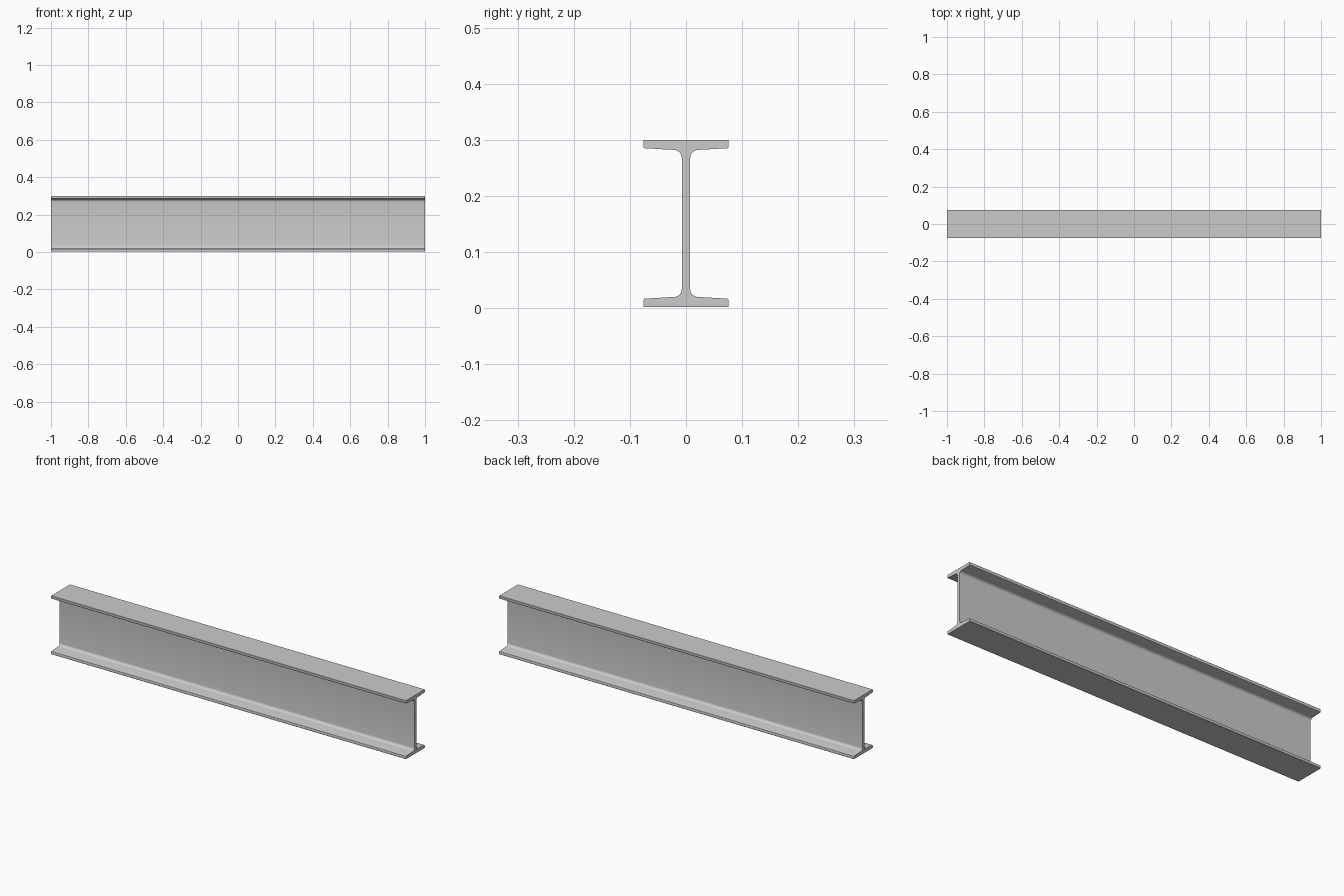
import bpy, bmesh, math
from mathutils import Vector

if "Cube" in bpy.data.objects:
    bpy.data.objects.remove(bpy.data.objects["Cube"])

HALF_LEN = 1.0
WIDTH = 0.076          # half flange width
WEB = 0.0075           # half web thickness
Z0, Z1 = 0.002, 0.30   # bottom and top
FLANGE = 0.015         # flange thickness at the edge
ROOT = 0.018           # flange thickness near the web
FILLET, EDGE = 0.014, 0.003


def arc(cx, cz, r, a0, a1, steps):
    return [(cx + r * math.cos(math.radians(a0 + (a1 - a0) * i / steps)),
             cz + r * math.sin(math.radians(a0 + (a1 - a0) * i / steps)))
            for i in range(steps + 1)]


# One quarter of the section: bottom flange, +y side, up to the web
quarter = [(WIDTH - 0.001, Z0), (WIDTH, Z0 + 0.001)]
quarter += arc(WIDTH - EDGE, Z0 + FLANGE - EDGE, EDGE, 0, 90, 3)
quarter += arc(WEB + FILLET, Z0 + ROOT + FILLET, FILLET, 270, 180, 6)

# Mirror the quarter to the top flange, then to the other side
mid2 = Z0 + Z1
side = quarter + [(y, mid2 - z) for y, z in reversed(quarter)]
profile = side + [(-y, z) for y, z in reversed(side)]

# Extrude the section along x
bm = bmesh.new()
face = bm.faces.new([bm.verts.new((-HALF_LEN, y, z)) for y, z in profile])
ext = bmesh.ops.extrude_face_region(bm, geom=[face], use_keep_orig=True)
bmesh.ops.translate(bm, vec=Vector((2 * HALF_LEN, 0, 0)),
                    verts=[g for g in ext["geom"] if isinstance(g, bmesh.types.BMVert)])
bmesh.ops.recalc_face_normals(bm, faces=bm.faces)
mesh = bpy.data.meshes.new("steel_i_beam")
bm.to_mesh(mesh)
bm.free()

beam = bpy.data.objects.new("steel_i_beam", mesh)
bpy.context.collection.objects.link(beam)
bpy.context.view_layer.objects.active = beam
beam.select_set(True)
bpy.ops.object.shade_smooth_by_angle(angle=math.radians(35))
